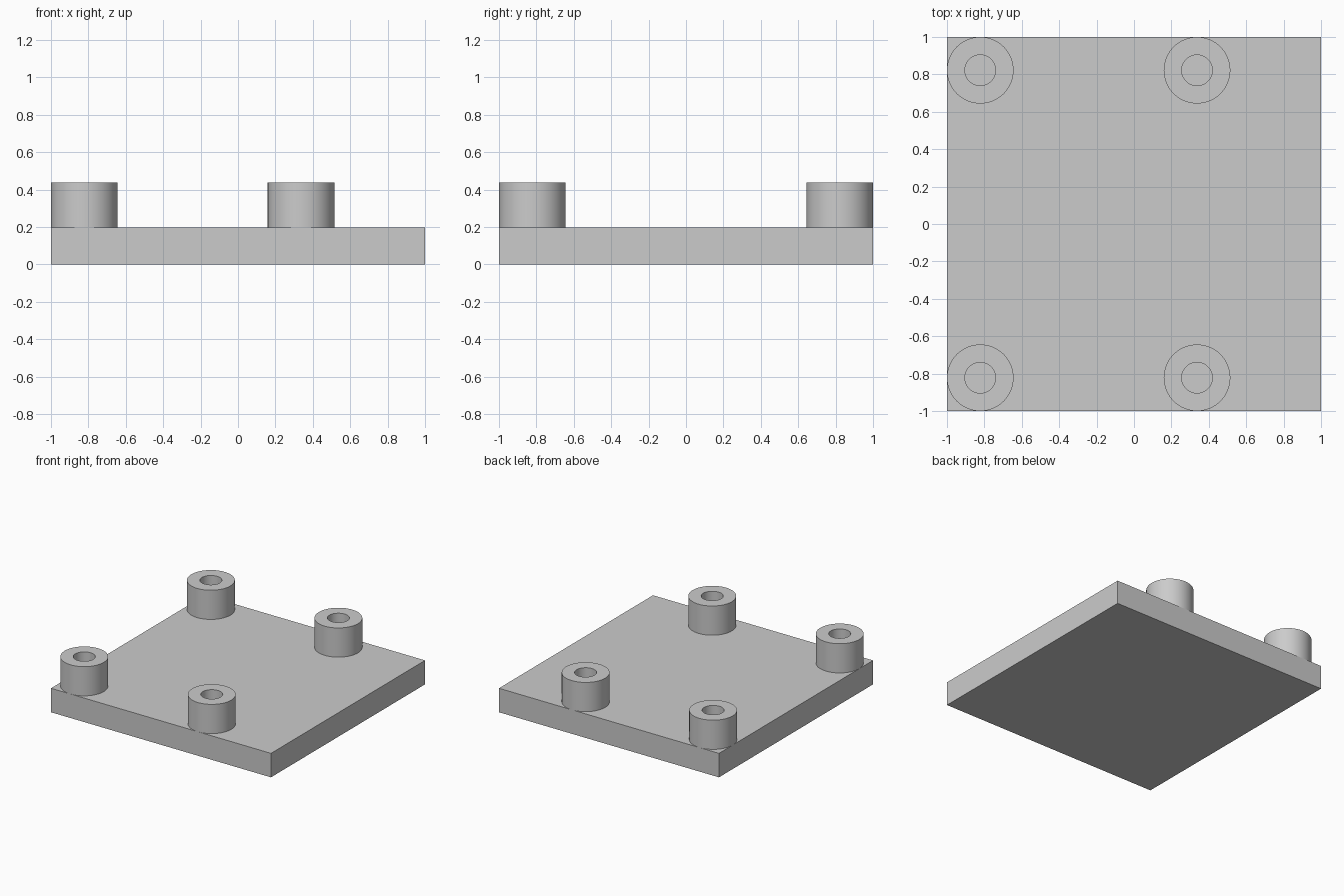
import bpy, bmesh
from math import cos, sin, tau

cube = bpy.data.objects.get("Cube")
if cube:
    bpy.data.objects.remove(cube, do_unlink=True)

PLATE_TOP, POST_TOP = 0.197, 0.437
OUTER, INNER, SIDES = 0.178, 0.082, 64

grey = bpy.data.materials.new("light_grey")
grey.use_nodes = True
colour = (0.6, 0.6, 0.6, 1)
grey.diffuse_color = colour
grey.node_tree.nodes["Principled BSDF"].inputs["Base Color"].default_value = colour


def add_object(name, bm, location=(0, 0, 0)):
    bmesh.ops.recalc_face_normals(bm, faces=bm.faces)
    mesh = bpy.data.meshes.new(name)
    bm.to_mesh(mesh)
    bm.free()
    mesh.materials.append(grey)
    obj = bpy.data.objects.new(name, mesh)
    obj.location = location
    bpy.context.collection.objects.link(obj)
    return obj


# Square base plate
bm = bmesh.new()
bmesh.ops.create_cube(bm, size=1)
bmesh.ops.scale(bm, vec=(2, 2, PLATE_TOP), verts=bm.verts)
bmesh.ops.translate(bm, vec=(0, 0, PLATE_TOP / 2), verts=bm.verts)
add_object("base_plate", bm)


# Hollow post: a rectangular wall section swept around its axis
def add_post(name, x, y):
    bm = bmesh.new()
    height = POST_TOP - PLATE_TOP
    section = [(OUTER, 0), (OUTER, height), (INNER, height), (INNER, 0)]
    rings = [[bm.verts.new((r * cos(tau * i / SIDES), r * sin(tau * i / SIDES), z))
              for i in range(SIDES)] for r, z in section]
    for k, ring in enumerate(rings):
        after = rings[(k + 1) % len(rings)]
        for i in range(SIDES):
            j = (i + 1) % SIDES
            bm.faces.new((ring[i], ring[j], after[j], after[i]))
    post = add_object(name, bm, (x, y, PLATE_TOP))
    bpy.ops.object.select_all(action="DESELECT")
    post.select_set(True)
    bpy.context.view_layer.objects.active = post
    bpy.ops.object.shade_smooth_by_angle()


# Two posts along the front edge and two along the back edge
for side, y in (("front", -0.822), ("back", 0.822)):
    add_post(side + "_right_post", -0.822, y)
    add_post(side + "_left_post", 0.337, y)
